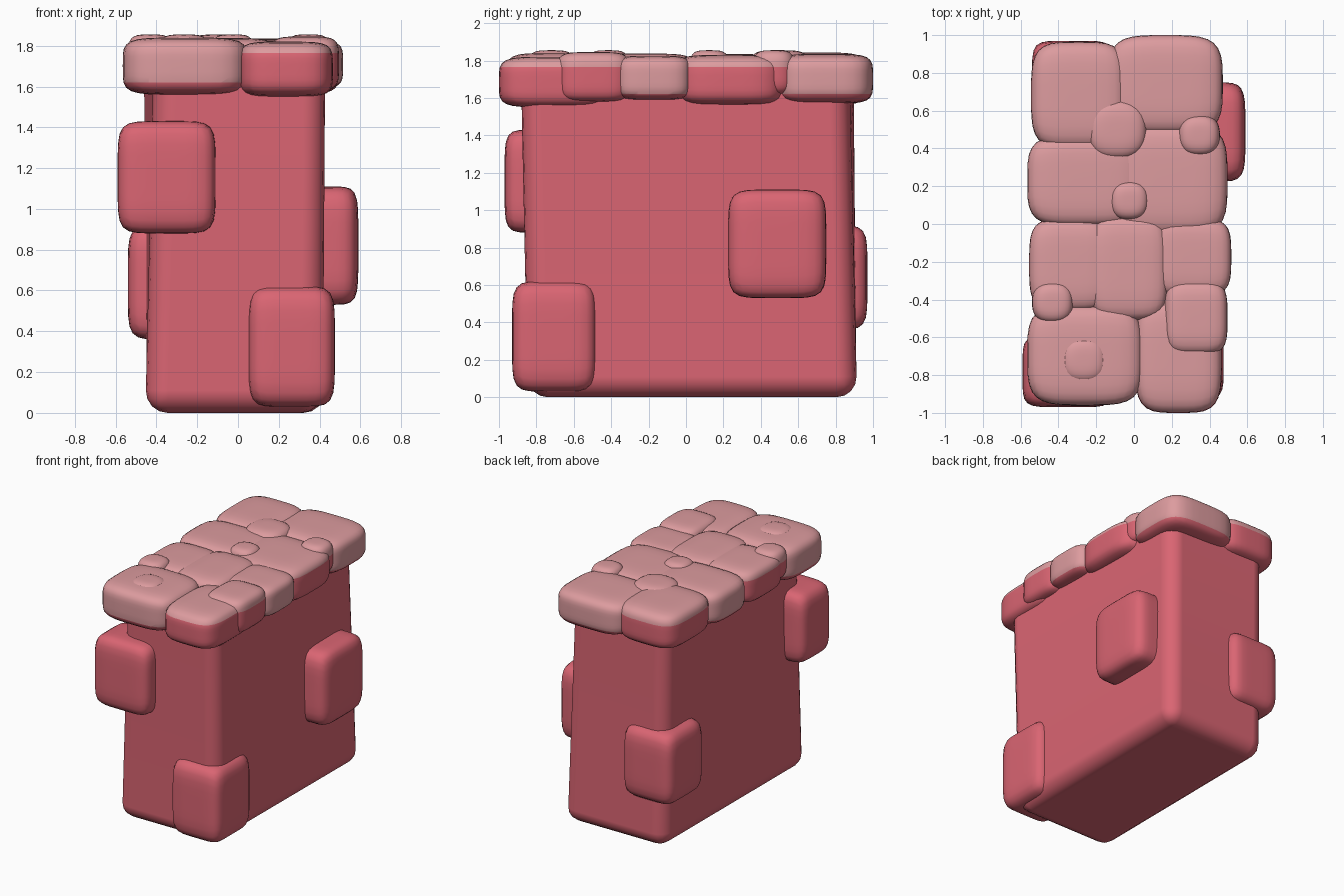
import bpy
import bmesh

cube = bpy.data.objects.get("Cube")
if cube:
    bpy.data.objects.remove(cube)


def make_material(name, colour):
    mat = bpy.data.materials.new(name)
    mat.use_nodes = True
    mat.diffuse_color = (*colour, 1)
    shader = mat.node_tree.nodes["Principled BSDF"]
    shader.inputs["Base Color"].default_value = (*colour, 1)
    shader.inputs["Roughness"].default_value = 0.8
    return mat


RED = make_material("rose_red", (0.70, 0.13, 0.17))
PINK = make_material("pale_pink", (0.72, 0.33, 0.345))


def finish(name, bm, materials):
    mesh = bpy.data.meshes.new(name)
    bm.to_mesh(mesh)
    bm.free()
    for mat in materials:
        mesh.materials.append(mat)
    mesh.shade_smooth()
    obj = bpy.data.objects.new(name, mesh)
    bpy.context.collection.objects.link(obj)
    return obj


def stone(name, xr, yr, zr, plan=4, side=5, split=None):
    """Pillow-shaped stone filling the given ranges, pink above the split height."""
    bm = bmesh.new()
    bmesh.ops.create_cube(bm, size=2)
    bmesh.ops.subdivide_edges(bm, edges=bm.edges[:], cuts=9, use_grid_fill=True)
    ranges = (xr, yr, zr)
    for v in bm.verts:
        x, y, z = (abs(c) for c in v.co)
        flat = (x ** plan + y ** plan) ** (1 / plan)
        v.co /= (flat ** side + z ** side) ** (1 / side)
        v.co = [(lo + hi) / 2 + c * (hi - lo) / 2 for c, (lo, hi) in zip(v.co, ranges)]
    if split:
        bmesh.ops.bisect_plane(bm, geom=bm.verts[:] + bm.edges[:] + bm.faces[:],
                               plane_co=(0, 0, split), plane_no=(0, 0, 1))
        for f in bm.faces:
            f.material_index = int(f.calc_center_median().z > split)
    return finish(name, bm, (RED, PINK))


# Slightly twisted wall block with rounded edges
bm = bmesh.new()
bottom = [(-0.455, -0.85), (0.415, -0.845), (0.43, 0.915), (-0.445, 0.91)]
top = [(-0.41, -0.835), (0.43, -0.89), (0.39, 0.87), (-0.465, 0.9)]
low = [bm.verts.new((x, y, 0)) for x, y in bottom]
high = [bm.verts.new((x, y, 1.74)) for x, y in top]
bm.faces.new(low[::-1])
bm.faces.new(high)
for i in range(4):
    j = (i + 1) % 4
    bm.faces.new((low[i], low[j], high[j], high[i]))
bmesh.ops.subdivide_edges(bm, edges=[e for e in bm.edges if e.verts[0].co.z != e.verts[1].co.z], cuts=4)
wall = finish("wall_block", bm, (RED,))
bevel = wall.modifiers.new("rounded_edges", "BEVEL")
bevel.width = 0.11
bevel.segments = 4
bevel.limit_method = "ANGLE"
bevel.harden_normals = True

# Stones set into the wall
stone("wall_stone_front", (-0.59, -0.11), (-0.97, -0.59), (0.88, 1.43), 6, 6)
stone("wall_stone_front_corner", (0.05, 0.475), (-0.93, -0.48), (0.03, 0.62), 6, 6)
stone("wall_stone_left", (0.25, 0.59), (0.225, 0.75), (0.53, 1.11), 5, 6)
stone("wall_stone_back_corner", (-0.54, -0.11), (0.52, 0.97), (0.36, 0.92), 6, 6)

# Capping stones: alternate sides have a deep or a shallow pink layer
DEEP, SHALLOW = 1.62, 1.765
caps = [
    ("front_right", (-0.565, 0.045), (-0.96, -0.43), 1.56, 1.84, DEEP),
    ("front_left", (0.005, 0.465), (-1.0, -0.40), 1.55, 1.82, SHALLOW),
    ("left_block", (0.16, 0.495), (-0.69, -0.30), 1.58, 1.845, SHALLOW),
    ("left_middle", (0.10, 0.515), (-0.38, 0.03), 1.59, 1.825, DEEP),
    ("middle", (-0.24, 0.18), (-0.51, 0.05), 1.58, 1.837, SHALLOW),
    ("right_front", (-0.555, -0.12), (-0.46, 0.03), 1.57, 1.83, SHALLOW),
    ("right_middle", (-0.565, 0.04), (-0.01, 0.47), 1.57, 1.835, DEEP),
    ("left_back", (-0.13, 0.495), (-0.06, 0.53), 1.56, 1.83, SHALLOW),
    ("back_right", (-0.545, -0.04), (0.40, 0.965), 1.56, 1.843, SHALLOW),
    ("back_left", (-0.135, 0.47), (0.48, 1.0), 1.57, 1.835, DEEP),
]
for name, xr, yr, lo, hi, split in caps:
    stone("cap_stone_" + name, xr, yr, (lo, hi), 4, 5, split)

# Small round stones on top of the cap
pebbles = [
    ("front", -0.265, -0.72, 0.125),
    ("right", -0.43, -0.415, 0.11),
    ("centre", -0.025, 0.125, 0.105),
    ("back", -0.09, 0.50, 0.16),
    ("left", 0.345, 0.47, 0.11),
]
for name, x, y, r in pebbles:
    stone("pebble_" + name, (x - r, x + r), (y - r, y + r), (1.62, 1.855), 2.5, 4, SHALLOW)
